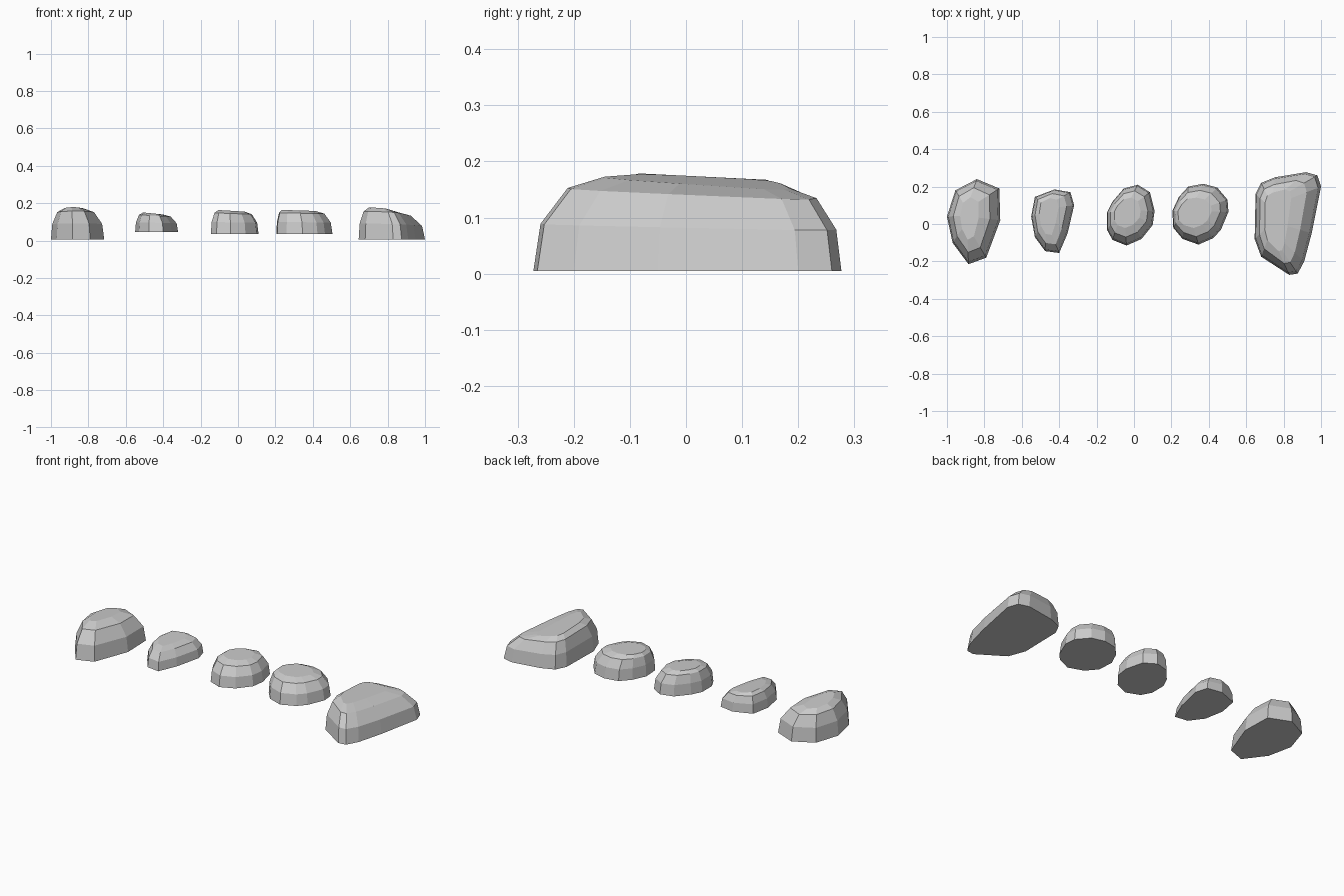
import bpy, bmesh

# side profile: (blend from base outline to crown, height fraction)
PROFILE = [(0, 0), (0.1, 0.5), (0.48, 0.88), (1, 1)]


def stone(name, z0, h, crown, scale, tilt, outline):
    """Loft a base outline up to a smaller, shifted, tilted crown."""
    n = len(outline)
    mx = (min(p[0] for p in outline) + max(p[0] for p in outline)) / 2
    my = (min(p[1] for p in outline) + max(p[1] for p in outline)) / 2
    bm = bmesh.new()
    rings = []
    for k, f in PROFILE:
        ring = []
        for x, y in outline:
            tx = crown[0] + scale[0] * (x - mx)
            ty = crown[1] + scale[1] * (y - my)
            dz = tilt[0] * (tx - crown[0]) + tilt[1] * (ty - crown[1])
            ring.append(bm.verts.new((x + (tx - x) * k, y + (ty - y) * k,
                                      z0 + (h + dz) * f)))
        rings.append(ring)
    for a, b in zip(rings, rings[1:]):
        for i in range(n):
            j = (i + 1) % n
            bm.faces.new((a[i], a[j], b[j], b[i]))
    bm.faces.new(rings[0])
    bm.faces.new(rings[-1])
    bmesh.ops.recalc_face_normals(bm, faces=bm.faces)
    me = bpy.data.meshes.new(name)
    bm.to_mesh(me)
    bm.free()
    bpy.context.collection.objects.link(bpy.data.objects.new(name, me))


# left tall stone
stone("stone_left", 0.005, 0.168, (-0.88, 0.03), (0.35, 0.5), (0, -0.05),
      [(-0.84, 0.24), (-0.72, 0.19), (-0.715, 0.02), (-0.79, -0.18),
       (-0.885, -0.215), (-0.97, -0.1), (-1.0, 0.04), (-0.955, 0.18)])
# small pebble
stone("stone_small", 0.045, 0.1, (-0.455, 0.04), (0.45, 0.58), (-0.1, 0),
      [(-0.53, 0.145), (-0.425, 0.185), (-0.34, 0.17), (-0.32, 0.1),
       (-0.355, -0.05), (-0.4, -0.155), (-0.475, -0.145), (-0.53, -0.07),
       (-0.55, 0.04)])
# middle stone
stone("stone_middle", 0.035, 0.124, (-0.035, 0.06), (0.55, 0.5), (-0.06, 0),
      [(-0.145, 0.06), (-0.115, 0.12), (-0.055, 0.19), (0.02, 0.21),
       (0.085, 0.17), (0.11, 0.07), (0.1, -0.005), (0.04, -0.08),
       (-0.04, -0.115), (-0.115, -0.085), (-0.145, -0.03)])
# round stone
stone("stone_round", 0.035, 0.126, (0.325, 0.06), (0.6, 0.5), (-0.03, 0),
      [(0.205, 0.07), (0.24, 0.145), (0.29, 0.2), (0.37, 0.215),
       (0.445, 0.195), (0.5, 0.13), (0.505, 0.065), (0.465, -0.03),
       (0.425, -0.075), (0.345, -0.11), (0.26, -0.08), (0.21, -0.02)])
# right large stone
stone("stone_right", 0.005, 0.16, (0.77, 0.02), (0.4, 0.6), (-0.12, -0.05),
      [(0.65, 0.16), (0.68, 0.22), (0.755, 0.25), (0.92, 0.277),
       (0.98, 0.26), (1.0, 0.2), (0.95, -0.05), (0.91, -0.2),
       (0.875, -0.265), (0.83, -0.272), (0.68, -0.175), (0.645, -0.08)])
